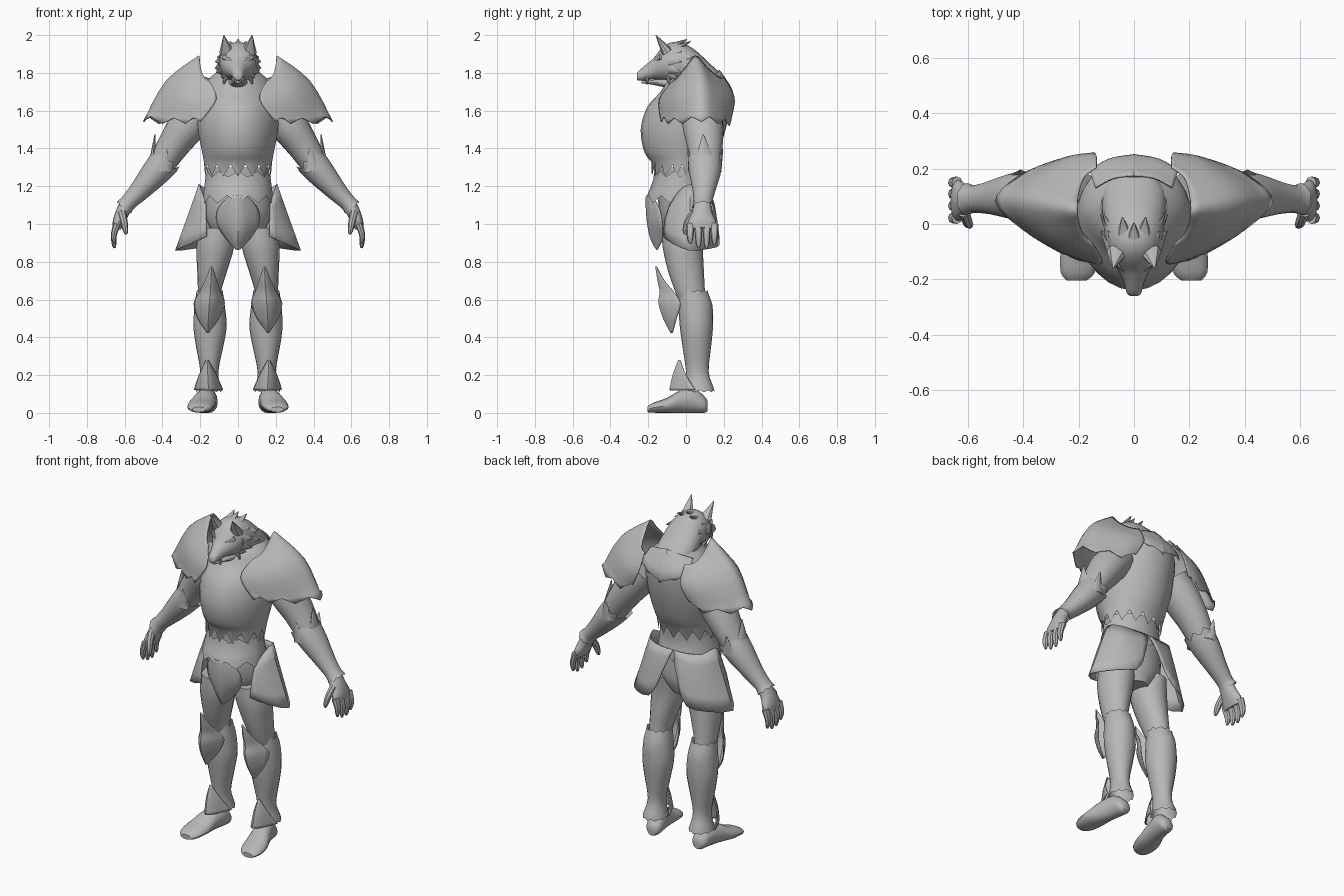
import bpy, bmesh, math
from mathutils import Vector

grey = bpy.data.materials.new("plain_grey")
grey.diffuse_color = (0.48, 0.48, 0.48, 1)


def smooth(pts, steps=3):
    """Catmull-Rom interpolation of equal-length tuples."""
    out = []
    for i in range(len(pts) - 1):
        a, b, c, d = (pts[max(i - 1, 0)], pts[i], pts[i + 1], pts[min(i + 2, len(pts) - 1)])
        for s in range(steps):
            t = s / steps
            out.append(tuple(0.5 * (2 * q + (r - p) * t + (2 * p - 5 * q + 4 * r - w) * t * t
                                    + (3 * q - p - 3 * r + w) * t ** 3)
                             for p, q, r, w in zip(a, b, c, d)))
    return out + [tuple(pts[-1])]


def loft(bm, rings, n=16, ref=(1, 0, 0), normal=None, steps=3, jag=(0, 0), front=1.0):
    """Skin elliptical rings (x, y, z, a, b); jag adds rim teeth, front > 1 makes a keel."""
    rs = smooth(rings, steps)
    cen = [Vector(r[:3]) for r in rs]
    axis = (cen[-1] - cen[0]).normalized()
    loops = []
    for i, r in enumerate(rs):
        t = Vector(normal) if normal else (cen[min(i + 1, len(cen) - 1)] - cen[max(i - 1, 0)]).normalized()
        u = (Vector(ref) - t * t.dot(Vector(ref))).normalized()
        v = t.cross(u)
        tooth = -jag[0] if i == 0 else jag[1] if i == len(rs) - 1 else 0
        loop = []
        for k in range(n):
            c, s = math.cos(2 * math.pi * k / n), math.sin(2 * math.pi * k / n)
            if s < 0:
                s = -abs(s) ** front
            p = cen[i] + u * c * max(r[3], 0.001) + v * s * max(r[4], 0.001)
            loop.append(bm.verts.new(p + axis * tooth * (k % 2)))
        loops.append(loop)
    for a, b in zip(loops, loops[1:]):
        for k in range(n):
            bm.faces.new((a[k], a[(k + 1) % n], b[(k + 1) % n], b[k]))
    if not jag[0]:
        bm.faces.new(loops[0][::-1])
    if not jag[1]:
        bm.faces.new(loops[-1])


def spike(bm, base, tip, r, flat=1.0, ref=(1, 0, 0)):
    loft(bm, [(*base, r, r * flat), (*tip, 0.002, 0.002)], 8, ref, steps=1)


def sheet(bm, cols, steps=4, jag=0.0):
    """Curved sheet through columns of points, with a toothed lower edge."""
    rows = [smooth(list(r), steps) for r in zip(*[smooth(c, steps) for c in cols])]
    grid = []
    for j, row in enumerate(rows):
        lift = jag if j == len(rows) - 1 else 0
        grid.append([bm.verts.new((p[0], p[1], p[2] + lift * (1 - abs(i % 4 - 2) / 2)))
                     for i, p in enumerate(row)])
    for a, b in zip(grid, grid[1:]):
        for i in range(len(a) - 1):
            bm.faces.new((a[i], a[i + 1], b[i + 1], b[i]))


def plate(bm, rows):
    """Bowed plate from rows (centre x, z, half width, middle y, side y)."""
    sheet(bm, [[(cx + k * w, ys if k else ym, z) for cx, z, w, ym, ys in rows] for k in (-1, 0, 1)])


def part(name, build, mirror=False, thick=0, angle=40):
    bm = bmesh.new()
    build(bm)
    bmesh.ops.recalc_face_normals(bm, faces=bm.faces)
    me = bpy.data.meshes.new(name)
    bm.to_mesh(me)
    bm.free()
    me.materials.append(grey)
    me.shade_smooth()
    me.set_sharp_from_angle(angle=math.radians(angle))
    ob = bpy.data.objects.new(name, me)
    bpy.context.collection.objects.link(ob)
    if thick:
        m = ob.modifiers.new("thickness", 'SOLIDIFY')
        m.thickness, m.offset = thick, 0
    if mirror:
        ob.modifiers.new("mirror", 'MIRROR')


Z, Y = (0, 0, 1), (0, 1, 0)

# Torso armour with a keeled front and toothed hem
part("chest_armour", lambda bm: loft(bm, [
    (0, -.02, 1.315, .178, .15), (0, -.025, 1.38, .19, .195), (0, -.015, 1.5, .212, .225),
    (0, .015, 1.62, .212, .22), (0, .05, 1.70, .195, .185), (0, .05, 1.76, .16, .15),
    (0, .06, 1.80, .12, .115)], 28, normal=Z, jag=(.065, 0), front=1.3))
part("abdomen", lambda bm: loft(bm, [
    (0, -.02, 1.30, .165, .135), (0, -.02, 1.22, .165, .13), (0, -.015, 1.08, .175, .13),
    (0, -.005, .98, .15, .12), (0, -.005, .9, .07, .09)], 24, normal=Z))
part("belt", lambda bm: loft(bm, [
    (0, -.03, 1.25, .172, .14), (0, -.035, 1.2, .178, .15), (0, -.04, 1.15, .185, .168)],
    20, normal=Z, jag=(.03, .04), front=1.15))
part("groin_plate", lambda bm: plate(bm, [
    (0, 1.15, .045, -.21, -.18), (0, 1.08, .105, -.21, -.14), (0, 1.0, .11, -.203, -.125),
    (0, .92, .06, -.185, -.125), (0, .865, .008, -.155, -.15)]), thick=.006)

# Hip skirt: flared panels meeting at one sharp outer corner, split front and back
part("hip_skirt", lambda bm: sheet(bm, [
    [(.168, -.085, 1.10), (.168, -.11, 1.03), (.165, -.12, .935)],
    [(.19, -.04, 1.17), (.22, -.07, 1.03), (.25, -.07, .895)],
    [(.205, .02, 1.21), (.265, .02, 1.04), (.33, .02, .86)],
    [(.175, .09, 1.19), (.205, .11, 1.04), (.235, .13, .87)],
    [(.09, .115, 1.18), (.115, .15, 1.05), (.13, .175, .89)],
    [(.004, .12, 1.18), (.03, .15, 1.10), (.08, .17, .96)]], steps=2), True, .006, 25)

# Shoulder guards: winged shells over each arm
part("shoulder_guard", lambda bm: sheet(bm, [
    [(.15, -.07, 1.755), (.115, -.14, 1.66), (.20, -.13, 1.54)],
    [(.18, -.04, 1.78), (.22, -.105, 1.67), (.28, -.095, 1.53)],
    [(.198, 0, 1.83), (.32, -.04, 1.71), (.40, -.02, 1.53)],
    [(.205, .05, 1.89), (.38, .075, 1.755), (.50, .08, 1.54)],
    [(.20, .11, 1.83), (.33, .16, 1.71), (.42, .17, 1.53)],
    [(.18, .17, 1.78), (.23, .235, 1.67), (.28, .23, 1.52)],
    [(.135, .205, 1.77), (.14, .255, 1.67), (.19, .24, 1.57)]], jag=.032), True, .006)

# Toothed mantle across the upper back
part("back_mantle", lambda bm: sheet(bm, [
    [(0, .175, 1.815), (0, .243, 1.71), (0, .248, 1.64)],
    [(.075, .165, 1.80), (.085, .226, 1.72), (.09, .234, 1.67)],
    [(.14, .13, 1.78), (.157, .184, 1.73), (.167, .188, 1.69)]], jag=.025), True, .006)

# Arms, bracers and hands
part("upper_arm", lambda bm: loft(bm, [
    (.19, .085, 1.62, .10, .10), (.27, .09, 1.52, .108, .10), (.34, .10, 1.42, .095, .085),
    (.41, .10, 1.31, .078, .07)], 20, Y), True)


def bracer(bm):
    loft(bm, [(.388, .10, 1.33, .09, .082), (.443, .10, 1.265, .083, .074), (.522, .095, 1.175, .06, .055),
              (.58, .09, 1.115, .05, .044), (.602, .09, 1.09, .058, .048)], 16, Y, jag=(.03, .008))
    spike(bm, (.452, .10, 1.32), (.44, .09, 1.475), .06, .35, Y)
    spike(bm, (.41, .17, 1.28), (.41, .195, 1.40), .045, .4)
    spike(bm, (.40, .03, 1.28), (.38, .01, 1.40), .045, .4)


def hand(bm):
    loft(bm, [(.585, .09, 1.115, .042, .036), (.612, .085, 1.06, .055, .036),
              (.633, .085, 1.01, .074, .031), (.643, .085, .975, .072, .022)], 16, Y)
    for y, tip in ((.022, .895), (.066, .875), (.109, .872), (.15, .89)):
        loft(bm, [(.64, y, 1.0, .022, .02), (.657, y, .945, .019, .016),
                  (.656, y, tip + .02, .014, .012), (.654, y, tip, .006, .006)], 8, Y)
    loft(bm, [(.615, .045, 1.06, .024, .022), (.603, .01, 1.01, .02, .019),
              (.595, -.003, .965, .015, .014), (.591, -.005, .945, .006, .006)], 8, Y)


part("bracer", bracer, True)
part("hand", hand, True)

# Legs, greaves and feet
part("thigh", lambda bm: loft(bm, [
    (.112, -.012, .98, .092, .116), (.12, -.017, .88, .10, .107), (.137, .0, .75, .079, .095),
    (.15, .02, .65, .062, .08), (.15, .035, .59, .058, .072)], 20, normal=Z), True)
part("greave", lambda bm: loft(bm, [
    (.15, .04, .64, .07, .073), (.15, .05, .57, .08, .09), (.148, .055, .46, .088, .088),
    (.15, .057, .36, .074, .077), (.152, .06, .22, .048, .06), (.155, .07, .14, .062, .074),
    (.155, .07, .12, .068, .08)], 20, normal=Z, jag=(.012, .01)), True)
part("knee_guard", lambda bm: plate(bm, [
    (.14, .775, .003, -.16, -.155), (.143, .70, .03, -.148, -.115), (.147, .64, .055, -.137, -.065),
    (.152, .58, .08, -.143, -.03), (.157, .50, .055, -.118, -.05), (.16, .425, .003, -.08, -.07)]),
    True, .006)
part("ankle_guard", lambda bm: plate(bm, [
    (.163, .28, .003, -.038, -.03), (.16, .2, .045, -.068, .0), (.156, .12, .076, -.085, .05)]),
    True, .006)
part("foot", lambda bm: loft(bm, [
    (.207, -.205, .018, .035, .014), (.203, -.175, .027, .062, .026), (.194, -.10, .04, .071, .04),
    (.178, -.03, .06, .06, .06), (.162, .04, .066, .053, .066), (.155, .095, .045, .045, .045),
    (.155, .115, .035, .022, .027)], 16, normal=Y), True)

# Wolf head: skull flowing into the neck, lower jaw, ears, fangs, mane
part("skull", lambda bm: loft(bm, [
    (0, -.26, 1.78, .014, .014), (0, -.25, 1.785, .026, .026), (0, -.21, 1.803, .037, .042),
    (0, -.17, 1.823, .056, .057), (0, -.13, 1.845, .083, .085), (0, -.08, 1.855, .10, .106),
    (0, -.02, 1.85, .108, .108), (0, .05, 1.81, .114, .11), (0, .12, 1.775, .112, .08),
    (0, .17, 1.765, .085, .045)], 20, normal=Y))
part("lower_jaw", lambda bm: loft(bm, [
    (0, -.235, 1.752, .012, .007), (0, -.18, 1.75, .028, .012), (0, -.10, 1.748, .048, .028),
    (0, -.02, 1.745, .09, .045)], 16, normal=Y))


def ears(bm):
    spike(bm, (.06, -.10, 1.91), (.075, -.16, 2.0), .04, .75)


def fangs(bm):
    for base, mid, tip in (((.05, -.10, 1.79), (.072, -.09, 1.755), (.068, -.08, 1.71)),
                           ((.024, -.205, 1.775), (.027, -.207, 1.755), (.024, -.207, 1.735))):
        loft(bm, [(*base, .011, .011), (*mid, .008, .008), (*tip, .001, .001)], 8)


def mane(bm):
    # Flat tufts swept back from the cheeks, and a low crest on top
    for y, c, angles in ((-.09, 1.85, (50, 80, 110, 135)), (-.03, 1.845, (65, 95, 125))):
        for deg in angles:
            s, k = math.sin(math.radians(deg)), math.cos(math.radians(deg))
            spike(bm, (.09 * s, y, c + .09 * k), (.122 * s, y + .065, c + .115 * k - .01), .032, .4, (k, 0, -s))
    for x, y, z in ((.0, -.06, 1.945), (.035, -.04, 1.935)):
        spike(bm, (x, y, z), (x * 1.2, y + .065, z + .032), .03, .6)


part("ears", ears, True)
part("fangs", fangs, True)
part("mane", mane, True)

# Brow ridges above the eyes
part("brows", lambda bm: spike(bm, (.075, -.135, 1.885), (.016, -.185, 1.853), .016, .6, Z), True)
